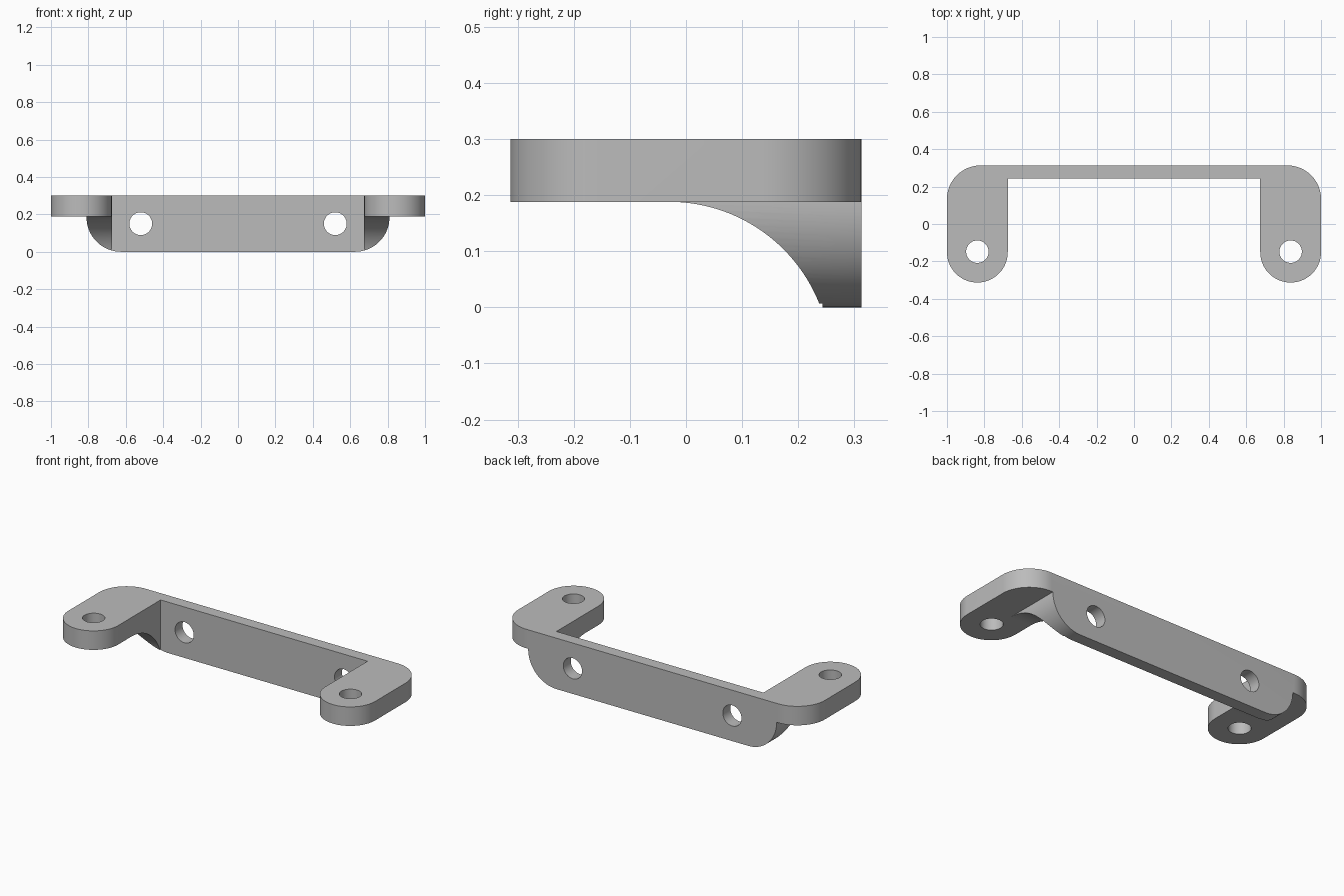
import bpy, bmesh
from math import pi, sin, cos, radians
from mathutils import Vector

if "Cube" in bpy.data.objects:
    bpy.data.objects.remove(bpy.data.objects["Cube"], do_unlink=True)

grey = bpy.data.materials.new("plain grey")
grey.use_nodes = True
grey.diffuse_color = (0.5, 0.5, 0.5, 1)
grey.node_tree.nodes["Principled BSDF"].inputs["Base Color"].default_value = (0.5, 0.5, 0.5, 1)


def arc(cx, cy, r, start, end, steps=24):
    angles = [radians(start + (end - start) * i / steps) for i in range(steps + 1)]
    return [(cx + r * cos(a), cy + r * sin(a)) for a in angles]


def mirrored(half):
    """Close a right-hand outline with its reflection in x."""
    return half + [(-x, y) for x, y in reversed(half)]


def prism(name, outline, axis, low, high):
    """Extrude a flat outline along the given axis."""
    place = {"x": lambda u, v, w: (w, u, v),
             "y": lambda u, v, w: (u, w, v),
             "z": lambda u, v, w: (u, v, w)}[axis]
    bm = bmesh.new()
    face = bm.faces.new([bm.verts.new(place(u, v, low)) for u, v in outline])
    top = bmesh.ops.extrude_face_region(bm, geom=[face])
    verts = [g for g in top["geom"] if isinstance(g, bmesh.types.BMVert)]
    bmesh.ops.translate(bm, verts=verts, vec=Vector(place(0, 0, high - low)))
    bmesh.ops.recalc_face_normals(bm, faces=bm.faces)
    mesh = bpy.data.meshes.new(name)
    bm.to_mesh(mesh)
    bm.free()
    mesh.materials.append(grey)
    obj = bpy.data.objects.new(name, mesh)
    bpy.context.collection.objects.link(obj)
    return obj


def combine(target, tool, operation):
    mod = target.modifiers.new(operation, "BOOLEAN")
    mod.operation, mod.solver, mod.object = operation, "EXACT", tool
    bpy.context.view_layer.objects.active = target
    bpy.ops.object.modifier_apply(modifier=mod.name)
    bpy.data.objects.remove(tool, do_unlink=True)


HALF_DEPTH, WALL_FRONT, ARM_BOTTOM, TOP = 0.313, 0.243, 0.188, 0.3
ARM_INNER, ARM_MID, ARM_RADIUS = 0.675, 0.8375, 0.1625

# Front outline: wide arm slab above the wall with rounded lower corners
front = mirrored(arc(0.625, 0.185, 0.185, -90, 0)
                 + [(0.81, ARM_BOTTOM), (1, ARM_BOTTOM), (1, TOP)])
bracket = prism("mounting_bracket", front, "y", -0.4, 0.4)

# Plan outline: U shape with rounded arm ends and outer corners
plan = mirrored([(ARM_INNER, WALL_FRONT)]
                + arc(ARM_MID, HALF_DEPTH * -1 + ARM_RADIUS, ARM_RADIUS, -180, 0, 40)
                + arc(0.82, HALF_DEPTH - 0.18, 0.18, 0, 90))
combine(bracket, prism("plan_shape", plan, "z", -0.2, 0.5), "INTERSECT")

# Concave gussets under the arms
sweep = [(-0.6, ARM_BOTTOM)] + arc(-0.03, -0.1, 0.288, 90, 0, 48) + [(-0.6, -0.1)]
combine(bracket, prism("gusset_cutter", sweep, "x", -1.2, 1.2), "DIFFERENCE")

# Screw holes through the arms and through the wall
for side in (-1, 1):
    arm_hole = arc(side * ARM_MID, -0.148, 0.06, 0, 360, 48)[:-1]
    combine(bracket, prism("arm_hole", arm_hole, "z", 0, 0.5), "DIFFERENCE")
    wall_hole = arc(side * 0.52, 0.15, 0.061, 0, 360, 48)[:-1]
    combine(bracket, prism("wall_hole", wall_hole, "y", 0.1, 0.5), "DIFFERENCE")

bpy.ops.object.select_all(action="DESELECT")
bracket.select_set(True)
bpy.context.view_layer.objects.active = bracket
bpy.ops.object.shade_smooth_by_angle(angle=radians(30))
